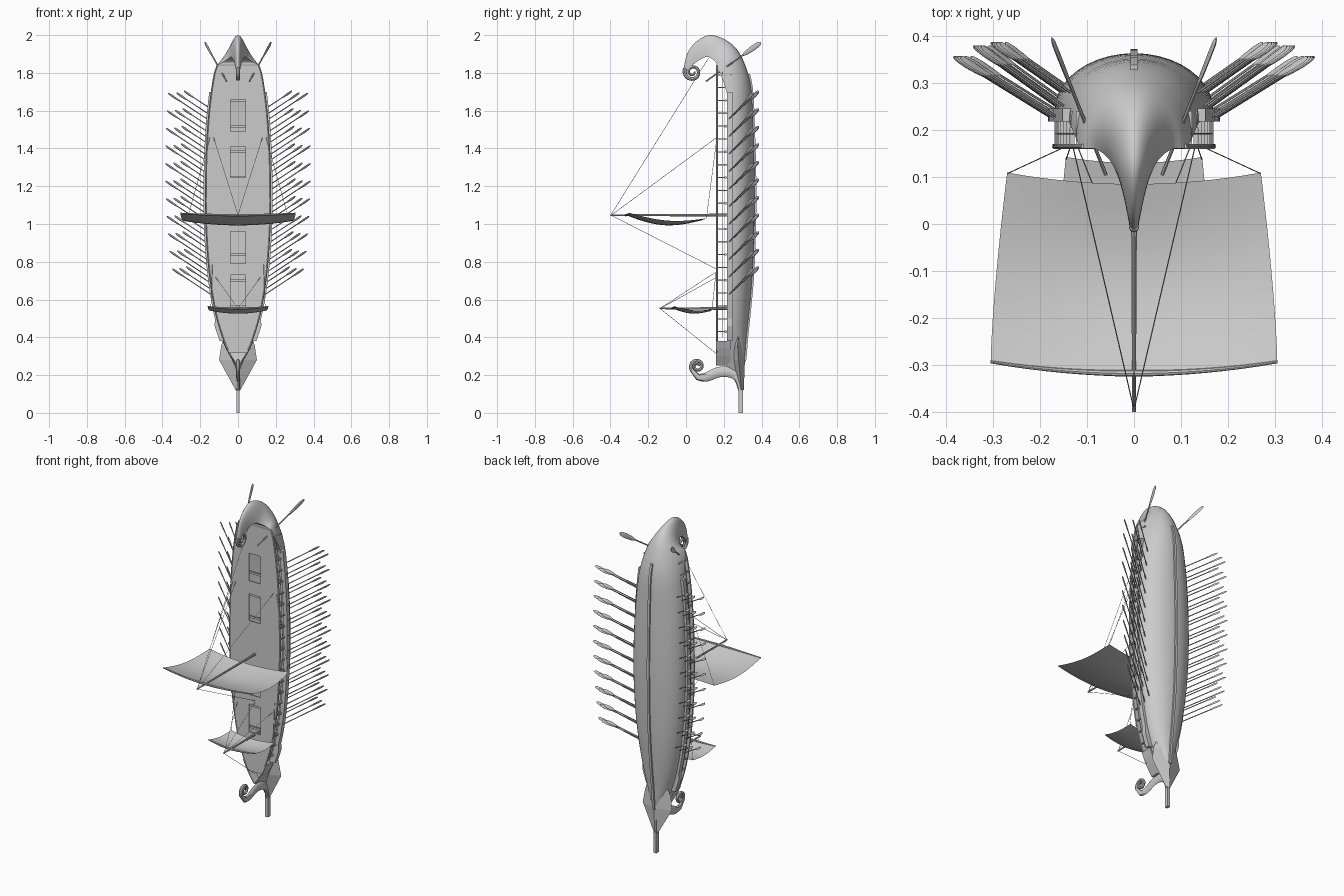
import bpy, bmesh, math
from mathutils import Vector as V

if "Cube" in bpy.data.objects:
    bpy.data.objects.remove(bpy.data.objects["Cube"])


def loft(bm, rings):
    # skin closed rings and cap both ends
    vs = [[bm.verts.new(p) for p in r] for r in rings]
    n = len(vs[0])
    for a, b in zip(vs, vs[1:]):
        for i in range(n):
            bm.faces.new((a[i], a[(i + 1) % n], b[(i + 1) % n], b[i]))
    bm.faces.new(vs[0][::-1])
    bm.faces.new(vs[-1])


def tube(bm, pts, radii, sides=6):
    # radii: one number, or a (u, v) radius pair per point
    pts = [V(p) for p in pts]
    if not isinstance(radii, list):
        radii = [(radii, radii)] * len(pts)
    rings = []
    for i, p in enumerate(pts):
        t = (pts[min(i + 1, len(pts) - 1)] - pts[max(i - 1, 0)]).normalized()
        u = t.cross(V((0, 0, 1)) if abs(t.x) > 0.9 else V((1, 0, 0))).normalized()
        v = t.cross(u)
        ang = [2 * math.pi * k / sides for k in range(sides)]
        rings.append([p + u * radii[i][0] * math.cos(a) + v * radii[i][1] * math.sin(a) for a in ang])
    loft(bm, rings)


def box(bm, lo, hi):
    loft(bm, [[(x, y, z) for x, y in ((lo[0], lo[1]), (hi[0], lo[1]), (hi[0], hi[1]), (lo[0], hi[1]))]
              for z in (lo[2], hi[2])])


def finish(bm, name, smooth=True, mirror=False):
    bmesh.ops.recalc_face_normals(bm, faces=bm.faces)
    me = bpy.data.meshes.new(name)
    bm.to_mesh(me)
    bm.free()
    ob = bpy.data.objects.new(name, me)
    bpy.context.collection.objects.link(ob)
    bpy.ops.object.select_all(action='DESELECT')
    ob.select_set(True)
    bpy.context.view_layer.objects.active = ob
    if mirror:
        ob.modifiers.new("mirror", 'MIRROR').use_clip = False
    if smooth:
        bpy.ops.object.shade_smooth_by_angle(angle=math.radians(35))
    return ob


def spline(rows, n=4):
    # Catmull-Rom through rows of numbers
    out = []
    for i in range(len(rows) - 1):
        a, b, c, d = (rows[max(0, min(len(rows) - 1, i + k))] for k in (-1, 0, 1, 2))
        for s in range(n):
            t = s / n
            out.append([0.5 * (2 * q + (r - p) * t + (2 * p - 5 * q + 4 * r - w) * t * t
                               + (3 * q - p - 3 * r + w) * t ** 3) for p, q, r, w in zip(a, b, c, d)])
    return out + [list(rows[-1])]


# Hull and stern horn: inner point (y, z), keel point (y, z), half width
hull = spline([(.21, .25, .30, .20, .008), (.225, .33, .312, .30, .05), (.23, .42, .32, .40, .085),
               (.23, .55, .336, .55, .12), (.235, .75, .353, .75, .15), (.24, 1.0, .362, 1.0, .167),
               (.24, 1.25, .363, 1.25, .168), (.235, 1.5, .356, 1.5, .158), (.215, 1.70, .345, 1.72, .138),
               (.165, 1.83, .31, 1.85, .113), (.16, 1.855, .265, 1.93, .082), (.14, 1.872, .20, 1.98, .055),
               (.11, 1.885, .125, 2.0, .038), (.075, 1.87, .06, 1.97, .026), (.04, 1.845, .01, 1.91, .017),
               (.008, 1.815, -.012, 1.83, .011)])


def width(z):
    for a, b in zip(hull, hull[1:]):
        if a[1] <= z <= b[1]:
            return a[4] + (b[4] - a[4]) * (z - a[1]) / (b[1] - a[1])
    return hull[0][4]


bm = bmesh.new()
loft(bm, [[(w * math.cos(math.pi * k / 20), iy + (oy - iy) * math.sin(math.pi * k / 20),
            iz + (oz - iz) * math.sin(math.pi * k / 20)) for k in range(21)] for iy, iz, oy, oz, w in hull])
finish(bm, "hull")

# Keel strip
bm = bmesh.new()
loft(bm, [[(-.007, r[2] - .02, r[3]), (.007, r[2] - .02, r[3]), (.007, r[2] + .009, r[3]),
           (-.007, r[2] + .009, r[3])] for r in hull if .25 < r[3] < 1.8])
finish(bm, "keel")

# Stern and prow scrolls
for name, cy, cz, r0, a0, sgn, neck in (
        ("stern_scroll", .035, 1.805, .044, math.pi * .85, 1, []),
        ("prow_scroll", .06, .247, .036, math.pi * 1.25, -1,
         spline([(0, .292, .12), (0, .275, .185), (0, .23, .215), (0, .17, .215), (0, .11, .19), (0, .065, .188)], 3))):
    curl = []
    for k in range(37):
        a, r = a0 + sgn * k / 36 * 3.2 * math.pi, r0 * (1 - .78 * k / 36)
        curl.append((0, cy + r * math.cos(a), cz + r * math.sin(a)))
    m = len(neck)
    rad = [(.012 + .016 * math.sin(math.pi * min(1, (i + 1) / m * .9)), .01) for i in range(m)]
    rad += [(.011 - .006 * k / 36, .011 - .004 * k / 36) for k in range(37)]
    bm = bmesh.new()
    tube(bm, neck + curl, rad, 8)
    finish(bm, name)

# Ram beam and wedge cheeks
bm = bmesh.new()
box(bm, (-.009, .278, 0), (.009, .303, .32))
finish(bm, "ram", False)
bm = bmesh.new()
loft(bm, [[(-w, (a + b) / 2, z), (0, a, z), (w, (a + b) / 2, z), (0, b, z)] for z, w, a, b in
          ((.46, .05, .25, .315), (.36, .088, .23, .315), (.28, .1, .245, .312), (.12, .012, .282, .306))])
finish(bm, "ram_cheeks", False)

# Bow bulwark: V-shaped wall under the fore end of the deck
bm = bmesh.new()
ws = [(.25, .006), (.30, .038), (.34, .06), (.38, .078)]
loft(bm, [[(w, .16, z), (w + .004, .235, z), (w - .006, .235, z), (w - .006, .16, z)] for z, w in ws])
finish(bm, "bow_bulwark", False, True)

# Upper deck with hatch openings
zs = [.32 + i * 1.52 / 38 for i in range(39)]
bm = bmesh.new()
loft(bm, [[(-width(z) - .004, .163, z), (width(z) + .004, .163, z), (width(z) + .004, .170, z),
           (-width(z) - .004, .170, z)] for z in zs])
deck = finish(bm, "deck", False)
hatches = [(.56, .73), (.79, .96), (1.245, 1.41), (1.49, 1.66)]
bm = bmesh.new()
for a, b in hatches:
    box(bm, (-.04, .1, a), (.04, .2, b))
cutter = finish(bm, "hatch_cutter", False)
mod = deck.modifiers.new("hatches", 'BOOLEAN')
mod.operation, mod.object, mod.solver = 'DIFFERENCE', cutter, 'EXACT'
bpy.context.view_layer.objects.active = deck
bpy.ops.object.modifier_apply(modifier="hatches")
bpy.data.objects.remove(cutter)

# Deck posts, cross beams and side rails
bm = bmesh.new()
for i in range(21):
    z = .43 + i * .068
    w = width(z)
    box(bm, (w - .008, .165, z - .003), (w, .24, z + .003))
tube(bm, [(width(z) - .002, .192, z) for z in zs[2:]], .002, 4)
tube(bm, [(width(z) + .002, .164, z) for z in zs], .004, 4)
finish(bm, "deck_posts_and_rails", False, True)
bm = bmesh.new()
for i in range(0, 21, 2):
    z = .43 + i * .068
    box(bm, (-width(z), .205, z - .006), (width(z), .215, z + .006))
finish(bm, "rowing_beams", False)

# Outrigger along each side
bm = bmesh.new()
loft(bm, [[(width(z) - .012, .218, z), (width(z) + .014 + .012 * (z < .5), .218, z),
           (width(z) + .014 + .012 * (z < .5), .246, z), (width(z) - .012, .246, z)]
          for z in [.38 + i * .04 for i in range(34)]])
finish(bm, "outriggers", False, True)


def oar(bm, a, b, blade, wide, r):
    # shaft plus flat leaf-shaped blade
    a, b = V(a), V(b)
    f = [0, 1 - blade, 1 - blade * .8, 1 - blade * .4, 1 - blade * .1, 1]
    rr = [(r, r), (r, r), (wide * .75, r), (wide, r), (wide * .8, r), (wide * .35, r * .5)]
    tube(bm, [a.lerp(b, t) for t in f], rr)


# Three banks of oars
bm = bmesh.new()
for i in range(11):
    for off, y, dz, dx, dy in ((0, .222, 0, .215, .133), (-.012, .245, .022, .185, .133),
                               (-.03, .27, .044, .165, .115)):
        z = .62 + i * .093 + dz
        x = width(z) + off
        oar(bm, (x, y, z), (x + dx, y + dy, z + .66 * dx), .3, .010, .0028)
finish(bm, "oars", True, True)

# Steering oars
bm = bmesh.new()
oar(bm, (.06, .105, 1.755), (.175, .395, 1.96), .33, .015, .004)
finish(bm, "steering_oars", True, True)

# Masts, yards and sails
for name, mz, top, yy, hw, foot, fw, belly, drop in (("main", 1.047, -.4, -.318, .305, .085, .27, .04, .027),
                                                     ("fore", .553, -.14, -.072, .16, .13, .145, .02, .014)):
    bm = bmesh.new()
    tube(bm, [(0, top, mz), (0, .24, mz)], [(.004, .004), (.008, .008)], 10)
    finish(bm, name + "_mast")
    sag = .08 * hw
    bm = bmesh.new()
    tube(bm, [(hw * s, yy + sag * s * s, mz + .01 * s * s) for s in [k / 8 - 1 for k in range(17)]],
         [(.007 - .004 * abs(k / 8 - 1),) * 2 for k in range(17)], 8)
    finish(bm, name + "_yard")
    bm = bmesh.new()
    grid = []
    for j in range(13):
        v = j / 12
        row = []
        for k in range(17):
            s = k / 8 - 1
            half = hw + (fw - hw) * v ** 1.4
            row.append(bm.verts.new((half * s, yy + sag * s * s + (foot - yy) * v,
                                     mz + .01 * s * s - drop * v - belly * math.sin(math.pi * v) * (1 - .35 * s * s))))
        grid.append(row)
    for a, b in zip(grid, grid[1:]):
        for k in range(16):
            bm.faces.new((a[k], a[k + 1], b[k + 1], b[k]))
    finish(bm, name + "_sail")

# Rigging: centre stays, then mirrored shrouds and sheets
bm = bmesh.new()
for a, b in (((0, -.398, 1.047), (0, .12, 1.88)), ((0, -.398, 1.047), (0, .165, .76)),
             ((0, -.138, .553), (0, .165, .31)), ((0, -.138, .553), (0, .165, .75))):
    tube(bm, [a, b], .0012, 4)
finish(bm, "stays")
bm = bmesh.new()
for a, b in (((0, -.395, 1.047), (.13, .165, 1.46)), ((0, -.135, .553), (.12, .165, .72)),
             ((.268, .108, 1.03), (.145, .165, 1.47)), ((.144, .138, .55), (.135, .165, .8))):
    tube(bm, [a, b], .0012, 4)
finish(bm, "shrouds_and_sheets", True, True)
